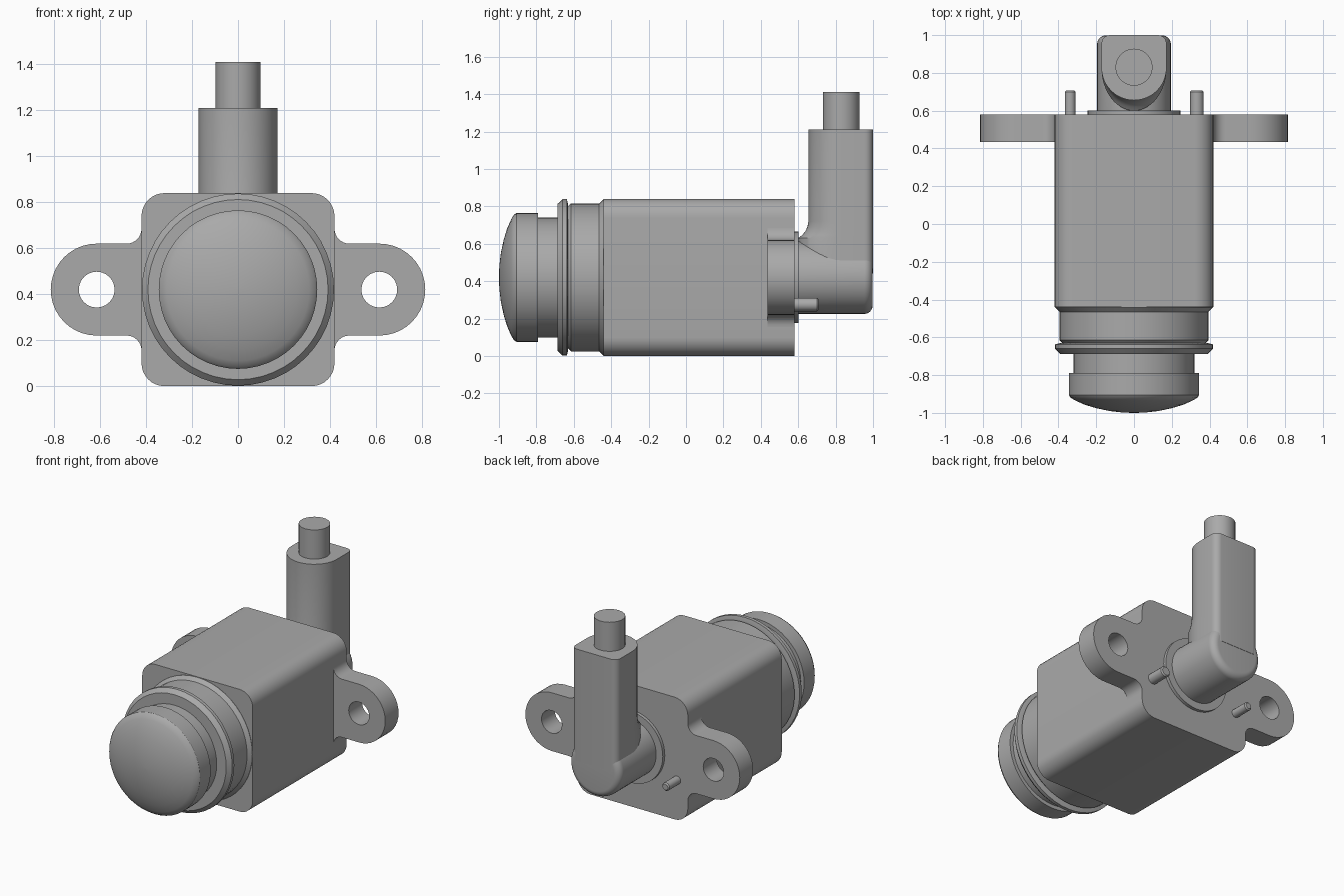
import bpy, bmesh
from math import sin, cos, pi, radians
from mathutils import Matrix

cube = bpy.data.objects.get("Cube")
if cube:
    bpy.data.objects.remove(cube, do_unlink=True)

AXIS = 0.42  # height of the main barrel axis

grey = bpy.data.materials.new("plain grey")
grey.use_nodes = True
grey.diffuse_color = (0.4, 0.4, 0.4, 1)
grey.node_tree.nodes["Principled BSDF"].inputs["Base Color"].default_value = (0.4, 0.4, 0.4, 1)


def finish(name, bm):
    bmesh.ops.remove_doubles(bm, verts=bm.verts, dist=1e-5)
    bmesh.ops.recalc_face_normals(bm, faces=bm.faces)
    mesh = bpy.data.meshes.new(name)
    bm.to_mesh(mesh)
    bm.free()
    mesh.materials.append(grey)
    mesh.shade_smooth()
    mesh.set_sharp_from_angle(angle=radians(30))
    ob = bpy.data.objects.new(name, mesh)
    bpy.context.scene.collection.objects.link(ob)
    return ob


def arc(cx, cy, r, start, end, n=8):
    angles = [radians(start + (end - start) * i / n) for i in range(n + 1)]
    return [(cx + r * cos(a), cy + r * sin(a)) for a in angles]


def prism(name, loops, y0, y1):
    """Extrude x-z outlines (outer loop, then holes) along y."""
    bm = bmesh.new()
    edges = []
    for loop in loops:
        vs = [bm.verts.new((x, y0, z)) for x, z in loop]
        edges += [bm.edges.new((a, b)) for a, b in zip(vs, vs[1:] + vs[:1])]
    if len(loops) == 1:
        bm.faces.new(vs)
    else:
        bmesh.ops.triangle_fill(bm, edges=edges, use_beauty=True)
    out = bmesh.ops.extrude_face_region(bm, geom=bm.faces[:], use_keep_orig=True)
    moved = [g for g in out["geom"] if isinstance(g, bmesh.types.BMVert)]
    bmesh.ops.translate(bm, verts=moved, vec=(0, y1 - y0, 0))
    return finish(name, bm)


def loft(name, rings):
    """Skin equal-length rings of points and cap both ends."""
    bm = bmesh.new()
    rows = [[bm.verts.new(p) for p in ring] for ring in rings]
    for a, b in zip(rows, rows[1:]):
        for i in range(len(a)):
            j = (i + 1) % len(a)
            bm.faces.new((a[i], a[j], b[j], b[i]))
    bm.faces.new(rows[0])
    bm.faces.new(rows[-1])
    return finish(name, bm)


def lathe(name, profile, x=0, z=AXIS, n=48):
    """Turn (radius, y) points around an axis parallel to y."""
    return loft(name, [[(x + r * cos(2 * pi * i / n), y, z + r * sin(2 * pi * i / n))
                        for i in range(n)] for r, y in profile])


# Square housing with rounded long edges
c, r = 0.32, 0.1
outline = (arc(c, AXIS + c, r, 0, 90) + arc(-c, AXIS + c, r, 90, 180)
           + arc(-c, AXIS - c, r, 180, 270) + arc(c, AXIS - c, r, 270, 360))
prism("housing", [outline], -0.44, 0.58)

# Mounting ears with bolt holes and filleted roots
for side, s in (("left", 1), ("right", -1)):
    ear = ([(0.41, 0.15), (0.41, 0.69)] + arc(0.485, 0.685, 0.065, 180, 270)
           + arc(0.615, AXIS, 0.2, 90, -90, 20) + arc(0.485, 0.155, 0.065, 90, 180))
    hole = arc(0.615, AXIS, 0.078, 0, 360, 24)[:-1]
    prism(side + "_mounting_ear", [[(s * x, z) for x, z in p] for p in (ear, hole)], 0.435, 0.58)

# Front barrel, sealing flange, neck and domed cap
lathe("front_barrel", [(0.418, -0.43), (0.418, -0.442), (0.395, -0.465),
                       (0.395, -0.615), (0.38, -0.63), (0.38, -0.64)])
lathe("sealing_flange", [(0.39, -0.63), (0.418, -0.637), (0.418, -0.66), (0.392, -0.688)])
lathe("neck", [(0.32, -0.68), (0.32, -0.8)])
lathe("domed_cap", [(0.345, -0.79), (0.345, -0.905), (0.335, -0.92), (0.31, -0.935),
                    (0.26, -0.957), (0.2, -0.975), (0.13, -0.99), (0.06, -0.998), (0.005, -1)])

# Rear collar and horizontal boss of the elbow
lathe("rear_collar", [(0.245, 0.57), (0.245, 0.602)])
R = 0.045
lathe("elbow_boss", [(0.195, 0.59)] + [(0.195 - R + u, 0.998 - R + v)
                                      for u, v in arc(0, 0, R, 0, 90)])


# Upright of the elbow: round front, square back, flared at the root
def section(z, depth, w=0.172, cy=0.827, back=1.0, k=0.045):
    front = [(w * x, cy + depth * y) for x, y in arc(0, 0, 1, 180, 360, 24)]
    pts = front + arc(w - k, back - k, k, 0, 90, 6) + arc(k - w, back - k, k, 90, 180, 6)
    return [(x, y, z) for x, y in pts]


flare = [(0.44, 0.227), (0.63, 0.227), (0.645, 0.207), (0.665, 0.19),
         (0.69, 0.178), (0.72, 0.172), (1.21, 0.172)]
loft("elbow_upright", [section(z, d) for z, d in flare])

# Cable stub
bm = bmesh.new()
bmesh.ops.create_cone(bm, cap_ends=True, segments=32, radius1=0.098, radius2=0.098, depth=0.22,
                      matrix=Matrix.Translation((0, 0.83, 1.3)))
finish("cable_stub", bm)

# Locating pins of two diameters
for side, x, r in (("left", 0.333, 0.036), ("right", -0.338, 0.028)):
    lathe(side + "_locating_pin", [(r, 0.57), (r, 0.7), (r - 0.008, 0.708)], x=x, z=0.275, n=20)
